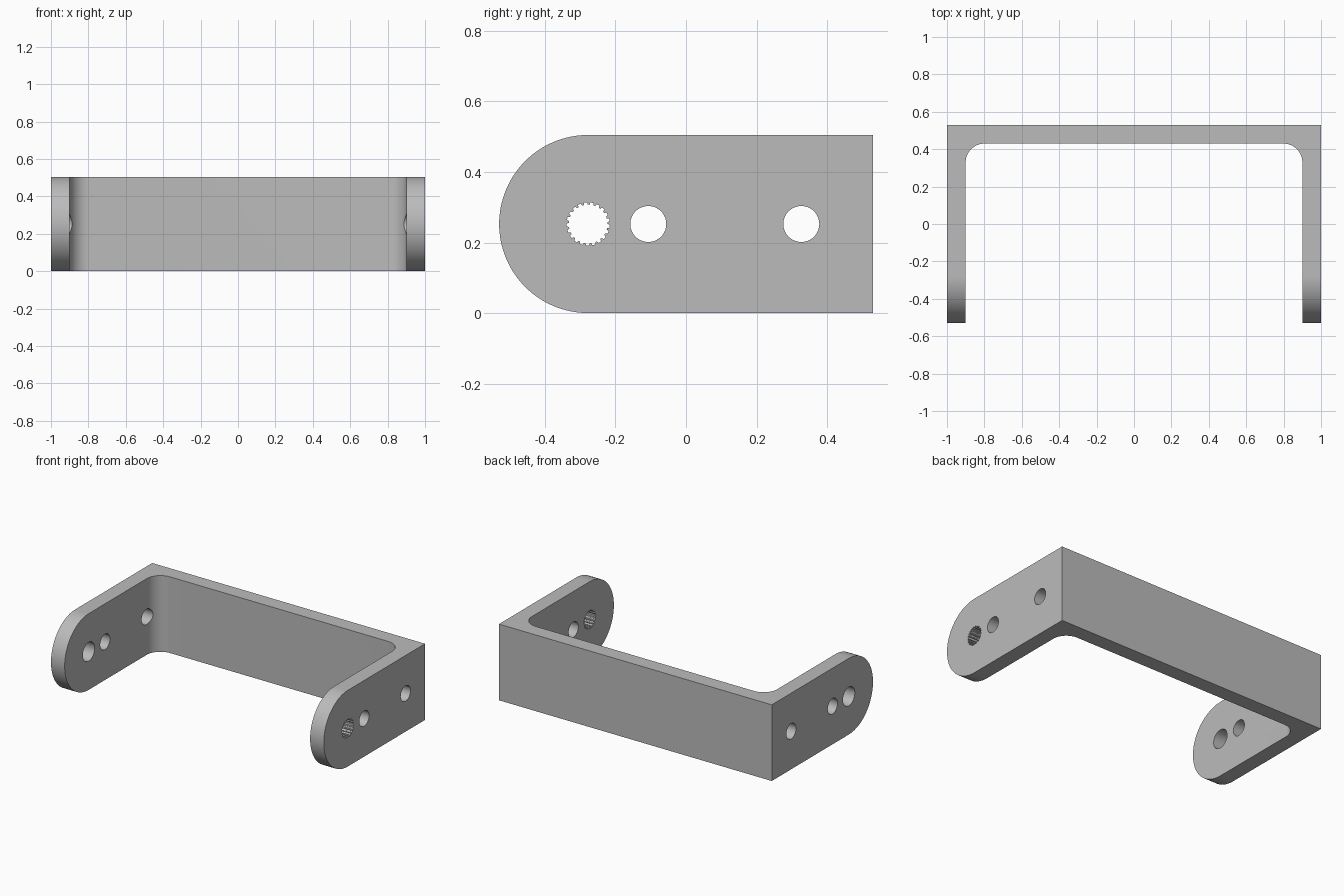
import bpy, bmesh, math
from math import pi, sin, cos
from mathutils import Vector

if "Cube" in bpy.data.objects:
    bpy.data.objects.remove(bpy.data.objects["Cube"], do_unlink=True)

HALF_DEPTH = 0.53
HEIGHT = 0.505
WALL = 0.1
MID = HEIGHT / 2
PIVOT_Y = MID - HALF_DEPTH     # centre of the rounded arm ends

grey = bpy.data.materials.new("bracket grey")
grey.use_nodes = True
colour = (0.5, 0.5, 0.5, 1)
grey.diffuse_color = colour
grey.node_tree.nodes["Principled BSDF"].inputs["Base Color"].default_value = colour


def prism(name, points, offset):
    """Extrude a closed planar outline by an offset vector."""
    bm = bmesh.new()
    face = bm.faces.new([bm.verts.new(p) for p in points])
    ext = bmesh.ops.extrude_face_region(bm, geom=[face])
    verts = [g for g in ext["geom"] if isinstance(g, bmesh.types.BMVert)]
    bmesh.ops.translate(bm, verts=verts, vec=Vector(offset))
    bmesh.ops.recalc_face_normals(bm, faces=bm.faces)
    mesh = bpy.data.meshes.new(name)
    bm.to_mesh(mesh)
    bm.free()
    mesh.materials.append(grey)
    obj = bpy.data.objects.new(name, mesh)
    bpy.context.collection.objects.link(obj)
    return obj


def arc(cx, cy, r, start, end, steps):
    angles = [start + (end - start) * i / steps for i in range(steps + 1)]
    return [(cx + r * cos(a), cy + r * sin(a)) for a in angles]


def boolean(target, cutter, operation):
    """Apply a boolean and discard its cutter."""
    cutter.hide_render = True
    mod = target.modifiers.new(operation, 'BOOLEAN')
    mod.operation = operation
    mod.solver = 'EXACT'
    mod.object = cutter
    bpy.context.view_layer.objects.active = target
    bpy.ops.object.modifier_apply(modifier=mod.name)
    bpy.data.objects.remove(cutter, do_unlink=True)


def side_prism(name, outline, x, length):
    return prism(name, [(x, y, z) for y, z in outline], (length, 0, 0))


# U-shaped plan with filleted inner corners
inner_x, inner_y = 1 - WALL, HALF_DEPTH - WALL
fillet = 0.1
cx, cy = inner_x - fillet, inner_y - fillet
plan = [(-1, -HALF_DEPTH), (-1, HALF_DEPTH), (1, HALF_DEPTH),
        (1, -HALF_DEPTH), (inner_x, -HALF_DEPTH)]
plan += arc(cx, cy, fillet, 0, pi / 2, 16)
plan += arc(-cx, cy, fillet, pi / 2, pi, 16)
plan.append((-inner_x, -HALF_DEPTH))
bracket = prism("bracket", [(x, y, 0) for x, y in plan], (0, 0, HEIGHT))

# Rounded arm ends
rounded = arc(PIVOT_Y, MID, MID, pi / 2, 3 * pi / 2, 64)
# Outline overshoots the back so only the arm ends are trimmed
rounded += [(1, 0), (1, HEIGHT)]
boolean(bracket, side_prism("arm_trim", rounded, -2, 4), 'INTERSECT')

# Matching bolt holes through both arms
for y in (-0.107, 0.327):
    hole = arc(y, MID, 0.051, 0, 2 * pi, 48)[:-1]
    boolean(bracket, side_prism("bolt_hole", hole, -2, 4), 'DIFFERENCE')

# Plain pivot hole in the right arm
pivot = arc(PIVOT_Y, MID, 0.062, 0, 2 * pi, 48)[:-1]
boolean(bracket, side_prism("pivot_hole", pivot, -2, 2), 'DIFFERENCE')

# Splined pivot hole in the left arm
TEETH = 21
spline = []
for i in range(TEETH):
    for step, r in ((0, 0.055), (0.3, 0.055), (0.42, 0.0615), (0.88, 0.0615)):
        a = 2 * pi * (i + step) / TEETH
        spline.append((PIVOT_Y + r * cos(a), MID + r * sin(a)))
boolean(bracket, side_prism("spline_hole", spline, 0, 2), 'DIFFERENCE')

# Smooth curves, sharp edges
bpy.ops.object.select_all(action='DESELECT')
bracket.select_set(True)
bpy.context.view_layer.objects.active = bracket
bpy.ops.object.shade_smooth_by_angle(angle=math.radians(30))
